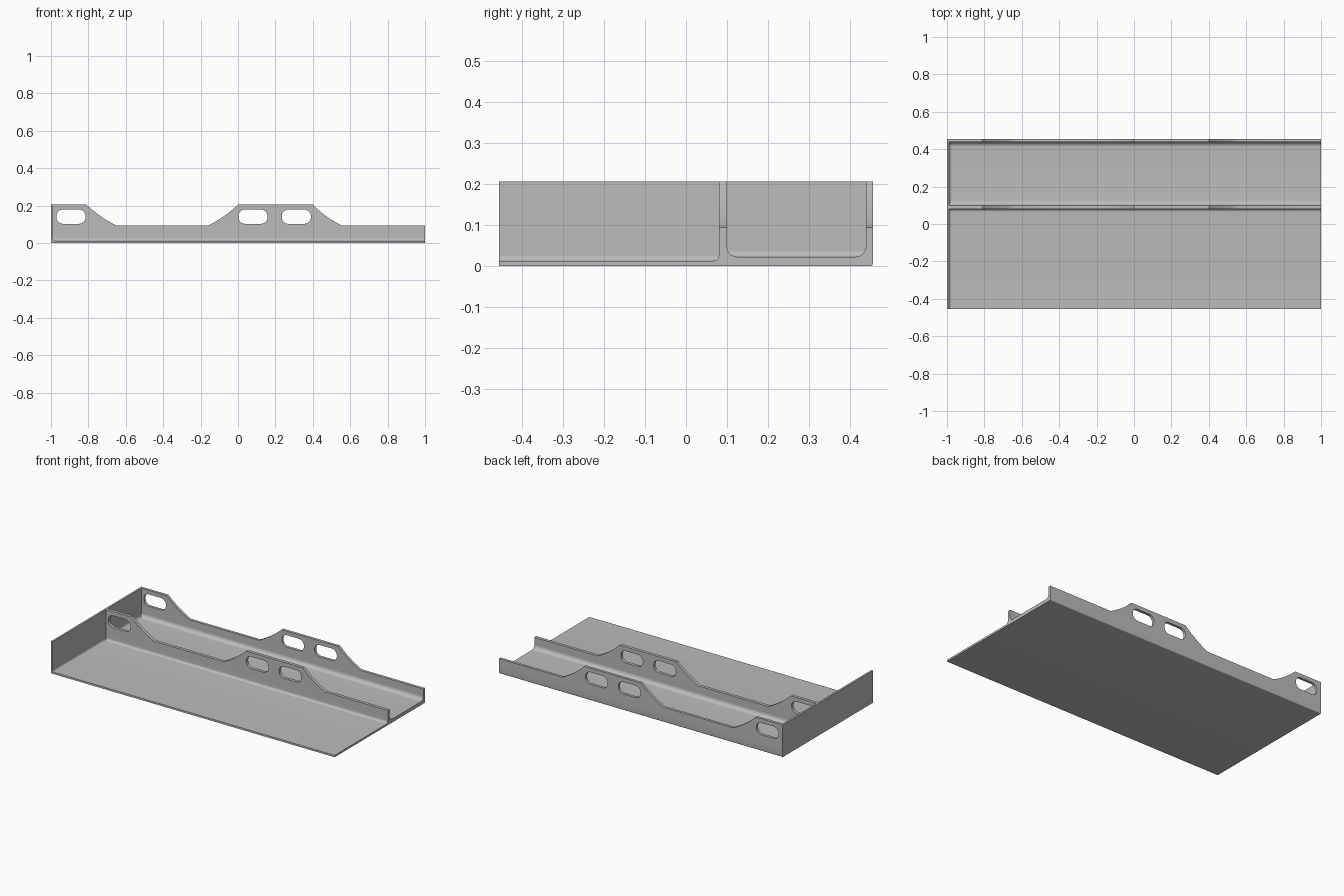
import bpy
from math import sin, cos, pi, radians
from mathutils import Vector
import bmesh

cube = bpy.data.objects.get("Cube")
if cube:
    bpy.data.objects.remove(cube, do_unlink=True)

grey = bpy.data.materials.new("plain grey")
grey.use_nodes = True
grey.diffuse_color = (0.5, 0.5, 0.5, 1)
grey.node_tree.nodes["Principled BSDF"].inputs["Base Color"].default_value = (0.5, 0.5, 0.5, 1)


def arc(cx, cy, r, start, end, steps=8):
    """Points on an arc, angles in degrees."""
    angles = [radians(start + (end - start) * i / steps) for i in range(steps + 1)]
    return [(cx + r * cos(a), cy + r * sin(a)) for a in angles]


def sweep(a, ctrl, b, steps=10):
    """Points on a gentle quadratic curve from a to b."""
    a, ctrl, b = Vector(a), Vector(ctrl), Vector(b)
    ts = [i / steps for i in range(steps + 1)]
    return [tuple(a * (1 - t) ** 2 + ctrl * 2 * t * (1 - t) + b * t * t) for t in ts]


def prism(name, loops, lo, hi, axis):
    """Extrude an outline with holes from lo to hi along the x or y axis."""
    curve = bpy.data.curves.new(name, "CURVE")
    curve.dimensions = "2D"
    curve.fill_mode = "BOTH"
    curve.extrude = (hi - lo) / 2
    for loop in loops:
        spline = curve.splines.new("POLY")
        spline.points.add(len(loop) - 1)
        for point, (u, v) in zip(spline.points, loop):
            point.co = (u, v, 0, 1)
        spline.use_cyclic_u = True
    helper = bpy.data.objects.new(name + " outline", curve)
    bpy.context.collection.objects.link(helper)
    graph = bpy.context.evaluated_depsgraph_get()
    mesh = bpy.data.meshes.new_from_object(helper.evaluated_get(graph))
    bpy.data.objects.remove(helper, do_unlink=True)

    bm = bmesh.new()
    bm.from_mesh(mesh)
    bmesh.ops.remove_doubles(bm, verts=bm.verts, dist=0.0001)
    mid = (lo + hi) / 2
    for vert in bm.verts:
        u, v, w = vert.co
        vert.co = (w + mid, u, v) if axis == "x" else (u, mid - w, v)
    bmesh.ops.recalc_face_normals(bm, faces=bm.faces)
    bm.to_mesh(mesh)
    bm.free()

    mesh.materials.clear()
    mesh.materials.append(grey)
    obj = bpy.data.objects.new(name, mesh)
    bpy.context.collection.objects.link(obj)
    bpy.ops.object.select_all(action="DESELECT")
    obj.select_set(True)
    bpy.context.view_layer.objects.active = obj
    bpy.ops.object.shade_smooth_by_angle(angle=radians(30))
    return obj


# Main dimensions
HALF, TOP, LOW, SEAM = 0.455, 0.205, 0.094, 0.05
INNER = -0.988                      # inside of the end wall
MID0, MID1, BACK0 = 0.08, 0.10, 0.438
FLOOR, CHANNEL = 0.012, 0.022
R1, R2 = 0.015, 0.025

# Floor with its rounded wall roots
section = [(-HALF, 0)] + arc(HALF - 0.005, 0.005, 0.005, -90, 0, 4)
section += [(HALF, SEAM), (BACK0, SEAM)]
section += arc(BACK0 - R2, CHANNEL + R2, R2, 0, -90)
section += arc(MID1 + R2, CHANNEL + R2, R2, -90, -180)
section += [(MID1, SEAM), (MID0, SEAM)]
section += arc(MID0 - R1, FLOOR + R1, R1, 0, -90)
section += [(-HALF, FLOOR)]
prism("floor_tray", [section], INNER, 1, "x")

# End wall
end = [(-HALF, 0)] + arc(HALF - 0.005, 0.005, 0.005, -90, 0, 4) + [(HALF, TOP), (-HALF, TOP)]
prism("end_wall", [end], -1, INNER, "x")

# Long walls with raised, slotted grips
outline = [(INNER, SEAM), (1, SEAM), (1, LOW)]
outline += sweep((0.555, LOW), (0.47, 0.135), (0.40, TOP))
outline += sweep((0, TOP), (-0.075, 0.135), (-0.16, LOW))
outline += sweep((-0.65, LOW), (-0.735, 0.135), (-0.81, TOP))
outline += [(INNER, TOP)]


def slot(cx, cz=0.141, half_w=0.078, half_h=0.038, r=0.035):
    dx, dz = half_w - r, half_h - r
    points = []
    for start, sx, sz in ((0, 1, 1), (90, -1, 1), (180, -1, -1), (270, 1, -1)):
        points += arc(cx + sx * dx, cz + sz * dz, r, start, start + 90)
    return points


slots = [slot(x) for x in (-0.893, 0.08, 0.312)]
for name, lo, hi in (("middle_wall", MID0, MID1), ("back_wall", BACK0, HALF)):
    prism(name, [outline] + slots, lo, hi, "y")

# Rounded roots along the end wall
for name, z, r, lo, hi in (("front_end_fillet", FLOOR, 0.012, -HALF, MID0),
                           ("channel_end_fillet", CHANNEL, 0.015, MID1, BACK0)):
    root = [(INNER, z)] + arc(INNER + r, z + r, r, 270, 180)
    prism(name, [root], lo, hi, "y")
